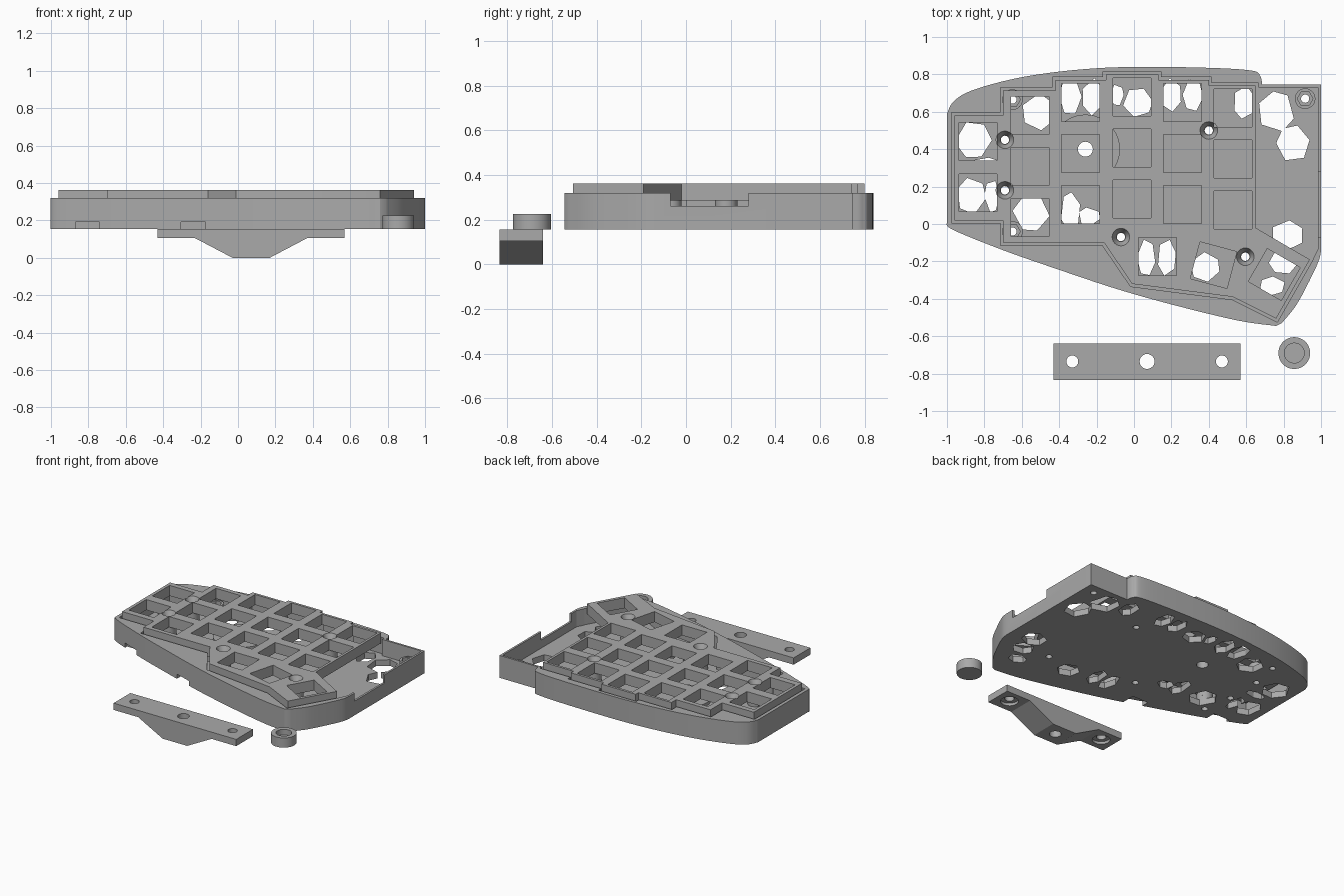
import bpy, bmesh, math, random
from mathutils import Vector, Matrix

random.seed(4)
if "Cube" in bpy.data.objects:
    bpy.data.objects.remove(bpy.data.objects["Cube"])

grey = bpy.data.materials.new("matte grey")
grey.use_nodes = True
COLOUR = (0.4, 0.4, 0.4, 1)
grey.diffuse_color = COLOUR
grey.node_tree.nodes["Principled BSDF"].inputs["Base Color"].default_value = COLOUR

BASE, FLOOR, RIM, PLATE_LOW, PLATE_TOP = 0.155, 0.2, 0.32, 0.285, 0.362


def add_prism(bm, pts, z0, z1, top_scale=1):
    """Extrude a flat outline between two heights, optionally flared at the top."""
    mid = sum((Vector(p) for p in pts), Vector((0, 0))) / len(pts)
    low = [bm.verts.new((*p, z0)) for p in pts]
    high = [bm.verts.new((*(mid + (Vector(p) - mid) * top_scale), z1)) for p in pts]
    bm.faces.new(low)
    bm.faces.new(high)
    for i in range(len(pts)):
        j = (i + 1) % len(pts)
        bm.faces.new((low[i], low[j], high[j], high[i]))


def make(name, prisms):
    bm = bmesh.new()
    for prism in prisms:
        add_prism(bm, *prism)
    bmesh.ops.recalc_face_normals(bm, faces=bm.faces)
    mesh = bpy.data.meshes.new(name)
    bm.to_mesh(mesh)
    bm.free()
    mesh.materials.append(grey)
    obj = bpy.data.objects.new(name, mesh)
    bpy.context.collection.objects.link(obj)
    return obj


def combine(obj, prisms, operation="DIFFERENCE"):
    """Boolean each prism into the object and bake the result."""
    tool = make("cutter", prisms)
    tool.hide_render = True
    mod = obj.modifiers.new("shape", "BOOLEAN")
    mod.object, mod.operation, mod.solver = tool, operation, "EXACT"
    mod.use_self = True
    graph = bpy.context.evaluated_depsgraph_get()
    mesh = bpy.data.meshes.new_from_object(obj.evaluated_get(graph))
    obj.modifiers.clear()
    obj.data = mesh
    bpy.data.objects.remove(tool)


def ring(x, y, rx, ry=None, n=24, turn=0, jitter=0):
    ry = ry or rx
    pts = []
    for i in range(n):
        a = turn + math.tau * (i + random.uniform(-jitter, jitter)) / n
        pts.append((x + rx * math.cos(a), y + ry * math.sin(a)))
    return pts


def rect(x0, x1, y0, y1):
    return [(x0, y0), (x1, y0), (x1, y1), (x0, y1)]


def square(x, y, size, degrees=0):
    turn = Matrix.Rotation(math.radians(degrees), 2)
    h = size / 2
    return [tuple(turn @ Vector(p) + Vector((x, y))) for p in rect(-h, h, -h, h)]


def smooth(pts, steps=6):
    """Run a rounded path through a few points."""
    p = [Vector(q) for q in [pts[0], *pts, pts[-1]]]
    out = []
    for i in range(1, len(p) - 2):
        a, b, c, d = p[i - 1:i + 3]
        for s in range(steps):
            t = s / steps
            out.append(tuple(b + (c - a) * t / 2 + (a - b * 2.5 + c * 2 - d / 2) * t * t
                             + (b * 3 - c * 3 + d - a) * t ** 3 / 2))
    return out + [tuple(p[-1])]


def offset(pts, dist):
    """Move every edge of a counter-clockwise outline outward."""
    out = []
    for i, q in enumerate(pts):
        q, a, b = Vector(q), Vector(pts[i - 1]), Vector(pts[(i + 1) % len(pts)])
        u, v = (q - a).normalized(), (b - q).normalized()
        m, n = Vector((u.y, -u.x)), Vector((v.y, -v.x))
        out.append(tuple(q + (m + n) * dist / (1 + m.dot(n))))
    return out


def finish(obj):
    bpy.ops.object.select_all(action="DESELECT")
    obj.select_set(True)
    bpy.context.view_layer.objects.active = obj
    bpy.ops.object.shade_smooth_by_angle(angle=math.radians(25))


# Outlines of the case and the key plate, counter-clockwise
front_edge = smooth([(-1, 0.01), (-0.97, -0.03), (-0.7, -0.14), (-0.4, -0.245), (-0.1, -0.345),
                     (0.2, -0.43), (0.55, -0.515), (0.76, -0.545)])
side_edge = smooth([(0.79, -0.53), (0.87, -0.43), (0.95, -0.28), (0.99, -0.19), (1, -0.14)])
back_edge = smooth([(0.685, 0.745), (0.675, 0.79), (0.63, 0.82), (0.4, 0.835), (0, 0.84),
                    (-0.3, 0.825), (-0.6, 0.785), (-0.85, 0.72), (-0.96, 0.66), (-1, 0.59)])
case_outline = front_edge + side_edge + [(1, 0.745)] + back_edge

plate_outline = [(-0.96, 0.02), (-0.7, 0.02), (-0.7, -0.1), (-0.16, -0.1), (-0.01, -0.32),
                 (0.53, -0.39), (0.76, -0.505), (0.94, -0.19), (0.65, -0.02), (0.65, 0.74),
                 (0.4, 0.74), (0.4, 0.77), (0.13, 0.77), (0.13, 0.8), (-0.15, 0.8),
                 (-0.15, 0.77), (-0.42, 0.77), (-0.42, 0.715), (-0.7, 0.715), (-0.7, 0.58),
                 (-0.96, 0.58)]
tray_outline = [(0.6, -0.1), (0.94, -0.22), (0.985, -0.13), (0.985, 0.73), (0.6, 0.73)]

# Key positions: columns of x, top key y, count
columns = [(-0.835, 0.44, 2), (-0.555, 0.58, 3), (-0.285, 0.65, 3),
           (-0.01, 0.68, 3), (0.26, 0.65, 3), (0.53, 0.62, 3)]
keys = [(x, y - 0.273 * i, 0) for x, y, count in columns for i in range(count)]
keys += [(0.125, -0.175, 0), (0.425, -0.22, -15), (0.75, -0.27, -30)]
screws = [(-0.69, 0.45), (-0.69, 0.18), (0.4, 0.5), (-0.07, -0.07), (0.595, -0.175)]
posts = [(-0.65, 0.665), (-0.65, -0.04), (0.915, 0.67)]

# Case: shell with a pocket for the plate and an open tray
case = make("case", [(case_outline, BASE, RIM)])
combine(case, [(offset(plate_outline, 0.015), FLOOR, 0.5)])
combine(case, [(tray_outline, FLOOR, 0.5)])

# Case bosses, nut posts and the round mounting pad
bosses = [(ring(x, y, 0.05), BASE + 0.01, PLATE_LOW) for x, y in screws]
bosses += [(ring(x, y, 0.055), BASE + 0.01, 0.26) for x, y in posts]
bosses.append((ring(-0.26, 0.4, 0.185, n=48), BASE + 0.01, 0.225))
combine(case, bosses, "UNION")
holes = [(ring(x, y, 0.022), 0.1, 0.5) for x, y in screws + posts]
holes.append((ring(-0.26, 0.4, 0.04), 0.1, 0.5))
combine(case, holes)
combine(case, [(ring(x, y, 0.042, n=6), 0.225, 0.5) for x, y in posts])

# Irregular cell-shaped openings in the case floor: x, y, half width, half depth
cells = [(-0.86, 0.45, 0.1, 0.1), (-0.79, 0.32, 0.08, 0.035), (-0.87, 0.15, 0.08, 0.1),
         (-0.76, 0.15, 0.04, 0.09), (-0.51, 0.6, 0.09, 0.1), (-0.55, 0.06, 0.1, 0.1),
         (-0.34, 0.07, 0.055, 0.1), (-0.24, 0.04, 0.06, 0.05), (-0.34, 0.68, 0.06, 0.1),
         (-0.22, 0.68, 0.06, 0.1), (-0.09, 0.69, 0.035, 0.06), (0.02, 0.65, 0.08, 0.08),
         (0.2, 0.69, 0.055, 0.09), (0.315, 0.69, 0.055, 0.09), (0.59, 0.65, 0.06, 0.09),
         (0.76, 0.6, 0.1, 0.11), (0.85, 0.43, 0.09, 0.1), (0.82, -0.06, 0.09, 0.08),
         (0.065, -0.18, 0.05, 0.1), (0.175, -0.18, 0.05, 0.1), (0.38, -0.23, 0.08, 0.08),
         (0.8, -0.2, 0.08, 0.07), (0.74, -0.33, 0.07, 0.05)]
combine(case, [(ring(x, y, rx, ry, 6, 0.4 * i, 0.15), 0.1, 0.23)
               for i, (x, y, rx, ry) in enumerate(cells)])

# Case notches: side cable opening and two slots at the foot of the front wall
combine(case, [(rect(0.95, 1.05, -0.07, 0.28), 0.26, 0.5),
               (rect(-0.87, -0.74, -0.2, -0.05), 0.1, 0.19),
               (rect(-0.305, -0.175, -0.4, -0.22), 0.1, 0.19)])
finish(case)

# Key plate with square wells and countersunk screw holes
plate = make("key_plate", [(plate_outline, PLATE_LOW, PLATE_TOP)])
combine(plate, [(square(x, y, 0.203, a), 0.2, 0.5) for x, y, a in keys])
combine(plate, [(ring(x, y, 0.022), 0.2, 0.5) for x, y in screws])
combine(plate, [(ring(x, y, 0.025), PLATE_LOW + 0.03, PLATE_TOP + 0.001, 1.9)
                for x, y in screws])
finish(plate)

# Tenting bracket: profile extruded along y, with three holes
profile = [(-0.43, 0.155), (-0.43, 0.105), (-0.23, 0.105), (-0.03, 0),
           (0.17, 0), (0.37, 0.105), (0.57, 0.105), (0.57, 0.155)]
bracket = make("tenting_bracket", [(profile, 0.64, 0.835)])
bracket.data.transform(Matrix.Rotation(math.pi / 2, 4, "X"))
combine(bracket, [(ring(x, -0.735, r), -0.1, 0.3)
                  for x, r in ((-0.33, 0.032), (0.07, 0.04), (0.47, 0.032))])
combine(bracket, [(ring(x, -0.735, 0.06), 0, 0.125) for x in (-0.33, 0.47)])
finish(bracket)

# Round foot cup
foot = make("foot_cup", [(ring(0.857, -0.69, 0.085, n=48), BASE, 0.226)])
combine(foot, [(ring(0.857, -0.69, 0.053, n=48), 0.185, 0.5)])
finish(foot)
